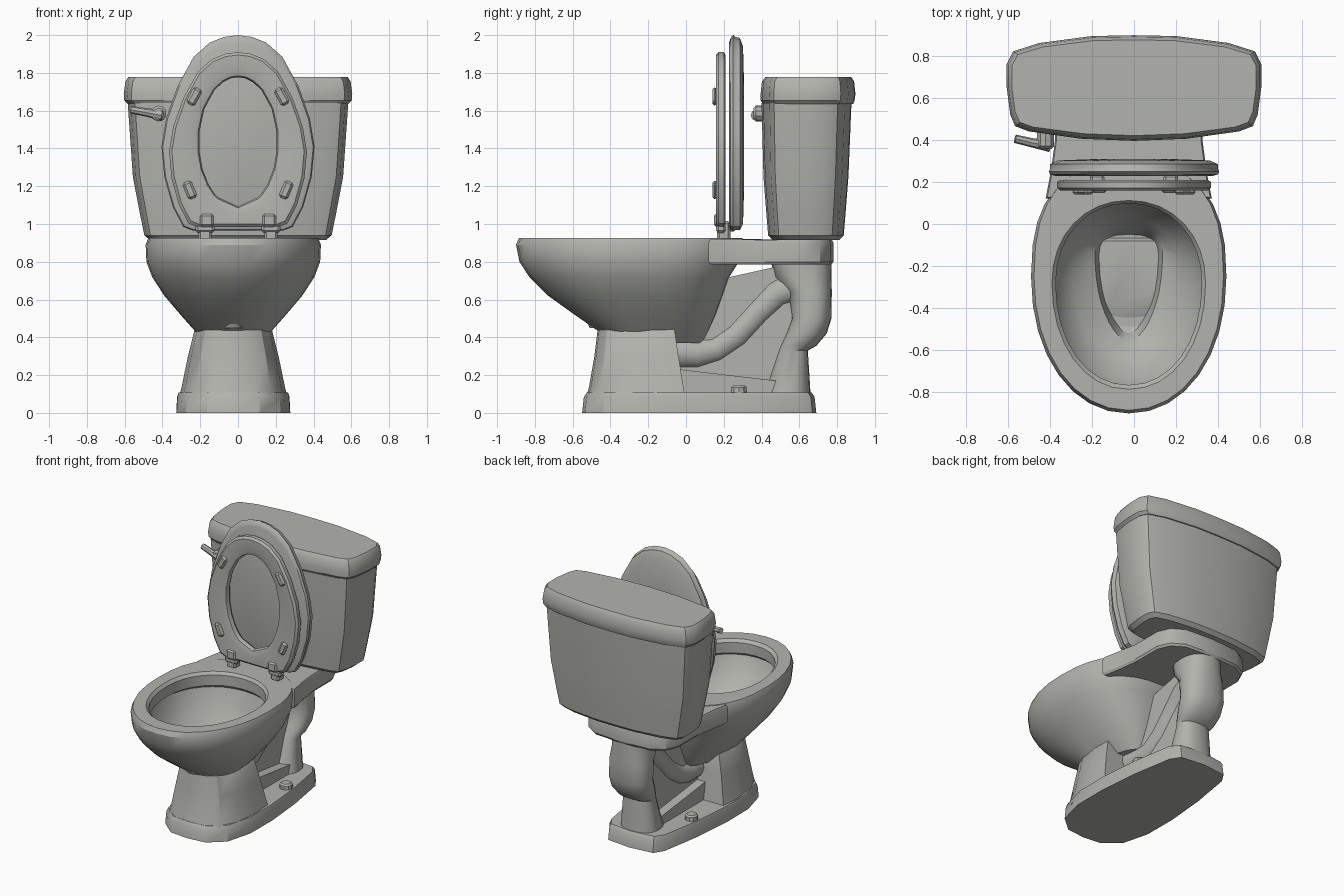
import bpy, bmesh, math
from mathutils import Vector, Matrix

if "Cube" in bpy.data.objects:
    bpy.data.objects.remove(bpy.data.objects["Cube"])

mat = bpy.data.materials.new("porcelain_grey")
mat.diffuse_color = (0.45, 0.45, 0.42, 1)
mat.use_nodes = True
mat.node_tree.nodes["Principled BSDF"].inputs["Base Color"].default_value = mat.diffuse_color
CX = -0.025  # the bowl and foot sit slightly left of the tank


def finish(name, bm):
    bmesh.ops.recalc_face_normals(bm, faces=bm.faces)
    me = bpy.data.meshes.new(name)
    bm.to_mesh(me)
    bm.free()
    me.materials.append(mat)
    ob = bpy.data.objects.new(name, me)
    bpy.context.collection.objects.link(ob)
    return ob


def loft(name, rings, loop=False):
    """Skin equal-length rings; cap the ends, or join last to first."""
    bm = bmesh.new()
    vs = [[bm.verts.new(p) for p in r] for r in rings]
    n = len(vs[0])
    pairs = list(zip(vs, vs[1:])) + ([(vs[-1], vs[0])] if loop else [])
    for a, b in pairs:
        for i in range(n):
            j = (i + 1) % n
            bm.faces.new((a[i], a[j], b[j], b[i]))
    if not loop:
        bm.faces.new(vs[0])
        bm.faces.new(vs[-1])
    return finish(name, bm)


def egg(w, yf, yb, z, yc, p=2.1, pb=2.1, taper=0, n=32):
    """Egg ring with its own front and back reach."""
    out = []
    for i in range(n):
        c, s = math.cos(math.tau * i / n), math.sin(math.tau * i / n)
        e = 2 / (pb if s > 0 else p)
        x = math.copysign(abs(c) ** e, c) * w * (1 + taper * s)
        y = yc + (yb - yc if s > 0 else yf - yc) * abs(s) ** e
        out.append((CX + x, y, z))
    return out


def mirror(half):
    return half + [(-x, y) for x, y in reversed(half[1:-1])]


def box(name, loc, size, rot_y=0, bevel=0.012):
    bm = bmesh.new()
    bmesh.ops.create_cube(bm, size=1)
    bmesh.ops.scale(bm, vec=size, verts=bm.verts)
    bmesh.ops.bevel(bm, geom=bm.edges[:], offset=bevel, segments=1, affect='EDGES')
    bm.transform(Matrix.Translation(loc) @ Matrix.Rotation(rot_y, 4, 'Y'))
    return finish(name, bm)


def tube(name, pts, radii, n=12):
    pts = [Vector(p) for p in pts]
    rings = []
    for i, p in enumerate(pts):
        t = pts[min(i + 1, len(pts) - 1)] - pts[max(i - 1, 0)]
        q = t.to_track_quat('Z', 'X')
        rings.append([p + q @ Vector((radii[i] * math.cos(math.tau * k / n),
                                      radii[i] * math.sin(math.tau * k / n), 0))
                      for k in range(n)])
    return loft(name, rings)


# bowl: outside from the bottom up, over the rim, then down inside
outer = [(.14, -.36, .09, .37), (.2, -.46, .12, .43), (.28, -.59, .16, .52),
         (.365, -.73, .195, .62), (.43, -.83, .23, .72), (.46, -.882, .28, .80),
         (.464, -.9, .3, .89), (.45, -.885, .3, .925)]
inner = [(.365, -.785, .112, .925), (.347, -.765, .098, .905), (.347, -.765, .098, .83),
         (.375, -.785, .115, .81), (.345, -.74, .08, .70), (.26, -.62, .03, .59)]
rings = [egg(w, f, b, z, -.25, pb=2.5) for w, f, b, z in outer]
rings += [egg(w, f, b, z, -.28) for w, f, b, z in inner]
rings += [egg(.155, -.55, -.02, .54, -.25, 2.2, 3, .25),
          egg(.13, -.51, -.05, .45, -.25, 2.2, 3, .25)]
loft("bowl", rings)

# deck carrying the tank behind the bowl
deck = mirror([(0, .13), (.2, .13), (.395, .12), (.37, .25), (.35, .4), (.35, .62),
               (.31, .71), (.22, .765), (0, .78)])
loft("deck", [[(CX + x * s, .45 + (y - .45) * s, z + (.006 if y < .3 and z > .9 else 0))
               for x, y in deck] for s, z in ((.97, .785), (1, .80), (1, .90), (.98, .915))])

# foot plate
foot = mirror([(0, -.55), (.14, -.535), (.25, -.44), (.3, -.25), (.302, 0), (.275, .3),
               (.225, .6), (.18, .67), (0, .69)])
loft("foot_plate", [[(CX + x * s, .07 + (y - .07) * s, z) for x, y in foot]
                    for s, z in ((1, 0), (.985, .085), (.96, .108))])

# front pedestal with a flat back
ped = mirror([(0, 0), (.42, .02), (.72, .12), (.93, .36), (1, .7), (.96, 1), (0, 1)])
loft("pedestal", [[(CX + x * w, f + (b - f) * y, z) for x, y in ped] for w, f, b, z in
                  ((.295, -.535, 0, .06), (.275, -.515, -.012, .13),
                   (.24, -.485, -.04, .3), (.205, -.468, -.06, .44), (.18, -.4, -.08, .47))])

# drain pipe and its foot behind the bowl
loft("drain_pipe", [egg(w, f, b, z, (f + b) / 2, 2.4, 2.4, n=20) for w, f, b, z in
                    ((.14, .41, .66, .09), (.115, .49, .645, .33), (.13, .5, .69, .355),
                     (.15, .53, .745, .42), (.155, .56, .77, .5), (.15, .54, .772, .64),
                     (.14, .47, .77, .72), (.14, .45, .77, .80))])

# curved trapway rising from the bowl to the drain
tube("trapway", [(CX, -.06, .32), (CX, .06, .315), (CX, .16, .335), (CX, .27, .41),
                 (CX, .38, .53), (CX, .48, .63), (CX, .6, .68)],
     [.09, .085, .075, .075, .075, .08, .09])

# thin wall joining pedestal, bowl and drain
web = [(-.1, .09), (.5, .09), (.56, .35), (.56, .77), (.46, .77), (.19, .71), (-.05, .4)]
loft("centre_web", [[(CX + dx, y, z) for y, z in web] for dx in (-.045, .045)])
ramp = [(-.03, .1), (.48, .1), (.48, .17), (-.03, .23)]
loft("lower_ramp", [[(CX + dx, y, z) for y, z in ramp] for dx in (-.11, .11)])

# bolt caps on the foot plate
for side in (-1, 1):
    x = CX + side * .215
    tube("bolt_cap", [(x, .28, .09), (x, .28, .135), (x, .28, .145)], [.045, .043, .032], 10)

# tank body and its lid share one bowed outline
plan = mirror([(0, .395), (.25, .405), (.5, .44), (.565, .465), (.588, .52), (.605, .65),
               (.605, .76), (.575, .82), (.45, .86), (.2, .893), (0, .897)])


def plan_ring(sx, front, back, z):
    return [(x * sx, front + (y - .395) / .502 * (back - front), z) for x, y in plan]


loft("tank", [plan_ring(*r) for r in
              ((.77, .46, .81, .915), (.82, .435, .835, .94), (.86, .425, .845, 1.06),
               (.92, .41, .86, 1.25), (.965, .40, .876, 1.64))])
loft("tank_lid", [plan_ring(*r) for r in
                  ((.965, .408, .885, 1.635), (.995, .395, .893, 1.655), (1, .395, .897, 1.69),
                   (.985, .402, .89, 1.755), (.96, .42, .875, 1.778))])

# flush lever
tube("lever_hub", [(-.42, .45, 1.585), (-.42, .37, 1.585), (-.42, .357, 1.585)],
     [.042, .042, .028], 10)
tube("lever_arm", [(-.4, .372, 1.575), (-.48, .385, 1.59), (-.565, .405, 1.605)],
     [.03, .022, .02], 8)

# raised lid and seat: upright egg outline
up = mirror([(0, 2), (.075, 1.99), (.15, 1.96), (.235, 1.885), (.32, 1.73), (.38, 1.56),
             (.405, 1.41), (.39, 1.25), (.345, 1.09), (.29, .985), (.24, .965), (0, .965)])


def up_ring(w, lo, hi, y):
    return [(x * w / .405, y, lo + (z - .965) / 1.035 * (hi - lo)) for x, z in up]


def hole_ring(a, b, y):
    out = []
    for x, z in up:
        t = math.atan2((z - 1.4825) / .52, x / .4)
        out.append((a * math.cos(t), y, 1.435 + b * math.sin(t)))
    return out


loft("seat_cover", [up_ring(*r) for r in
                    ((.375, .99, 1.96, .228), (.398, .97, 1.985, .236), (.405, .965, 2, .25),
                     (.398, .968, 1.99, .262), (.398, .968, 1.985, .285),
                     (.36, 1.0, 1.94, .302), (.2, 1.2, 1.72, .308))])
loft("seat_ring", [up_ring(.35, 1.0, 1.895, .158), up_ring(.365, .985, 1.91, .172),
                   up_ring(.365, .985, 1.91, .2), up_ring(.35, 1.0, 1.895, .21),
                   hole_ring(.215, .35, .21), hole_ring(.207, .342, .195),
                   hole_ring(.215, .35, .168), hole_ring(.25, .385, .158)], loop=True)

# seat bumpers and hinges, mirrored left and right
for side in (-1, 1):
    box("upper_bumper", (side * .232, .152, 1.675), (.05, .026, .095), -side * .5)
    box("lower_bumper", (side * .255, .152, 1.18), (.05, .026, .095), side * .4)
    box("hinge_post", (side * .175, .2, .965), (.07, .07, .1))
    box("hinge_knuckle", (side * .175, .185, .975), (.1, .05, .045))
    box("hinge_strap", (side * .165, .163, 1.02), (.075, .03, .07))
    box("hinge_link", (side * .175, .235, .985), (.06, .06, .05))

# smooth the soft curves, keep the hard edges
for ob in bpy.data.objects:
    ob.select_set(True)
    bpy.context.view_layer.objects.active = ob
bpy.ops.object.shade_smooth_by_angle(angle=math.radians(32))
